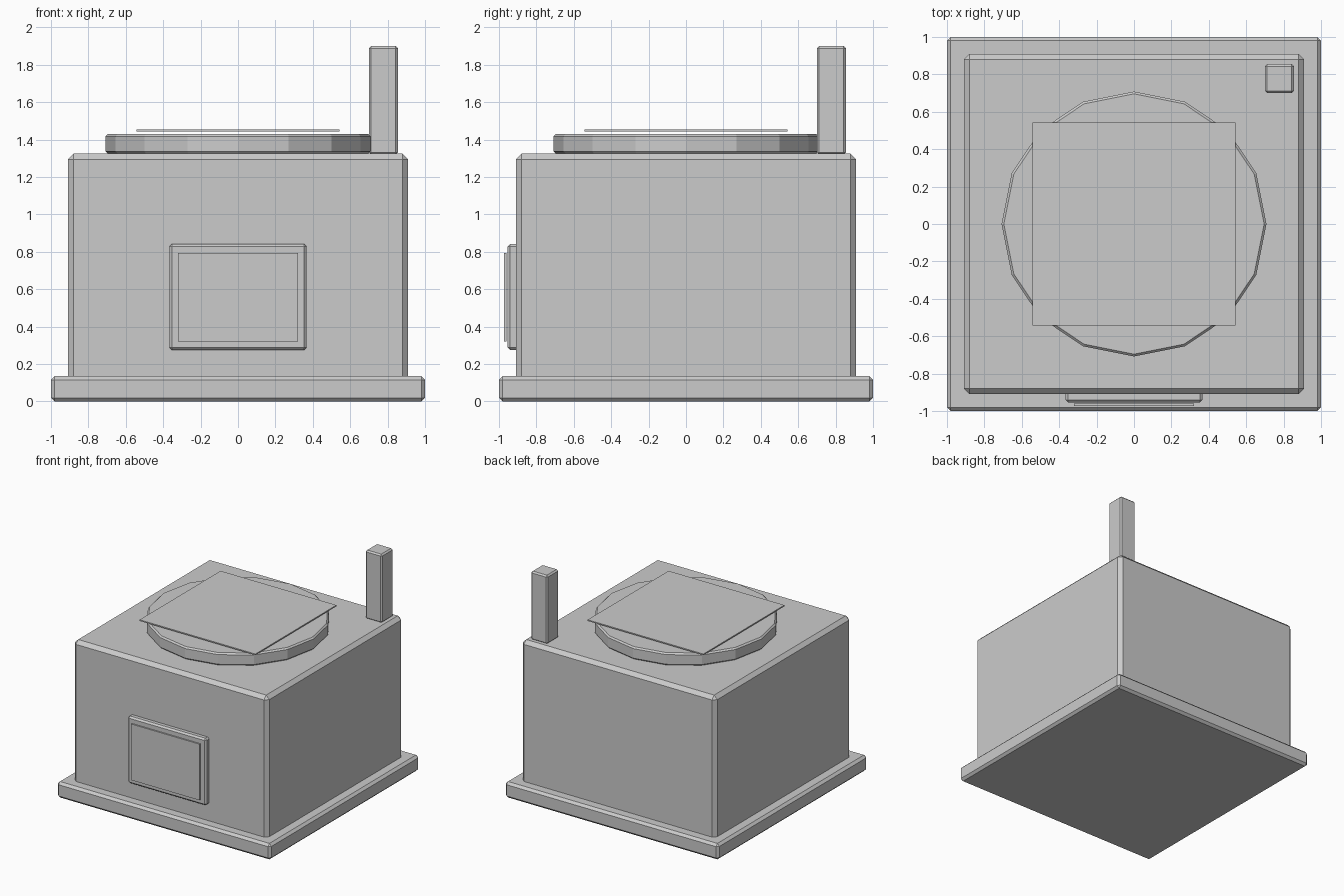
import bpy
import bmesh
from mathutils import Matrix

if "Cube" in bpy.data.objects:
    bpy.data.objects.remove(bpy.data.objects["Cube"])


def finish(name, bm, bevel):
    mesh = bpy.data.meshes.new(name)
    bm.to_mesh(mesh)
    bm.free()
    obj = bpy.data.objects.new(name, mesh)
    bpy.context.collection.objects.link(obj)
    if bevel:
        mod = obj.modifiers.new("edge_chamfer", 'BEVEL')
        mod.width = bevel
        mod.segments = 1
        mod.limit_method = 'ANGLE'
        mod.angle_limit = 0.7
    return obj


def box(name, lo, hi, bevel=0.0):
    size = [b - a for a, b in zip(lo, hi)]
    mid = [(a + b) / 2 for a, b in zip(lo, hi)]
    bm = bmesh.new()
    bmesh.ops.create_cube(
        bm, size=1, matrix=Matrix.Translation(mid) @ Matrix.Diagonal((*size, 1)))
    return finish(name, bm, bevel)


def disc(name, radius, z0, z1, sides, bevel):
    bm = bmesh.new()
    bmesh.ops.create_cone(
        bm, cap_ends=True, segments=sides, radius1=radius, radius2=radius,
        depth=z1 - z0, matrix=Matrix.Translation((0, 0, (z0 + z1) / 2)))
    return finish(name, bm, bevel)


# Plinth and main housing
box("base_plinth", (-1, -1, 0), (1, 1, 0.135), 0.02)
box("main_body", (-0.91, -0.91, 0.10), (0.91, 0.91, 1.325), 0.03)

# Round ring on top with a thin square plate hovering just above it
disc("top_ring", 0.708, 1.325, 1.43, 16, 0.012)
box("top_plate", (-0.542, -0.542, 1.443), (0.542, 0.542, 1.453))

# Front panel frame and its thin inset face
box("front_frame", (-0.367, -0.954, 0.275), (0.367, -0.87, 0.842), 0.014)
box("front_panel", (-0.32, -0.972, 0.32), (0.32, -0.96, 0.795))

# Corner post
box("corner_post", (0.70, 0.70, 1.32), (0.855, 0.855, 1.90), 0.012)
